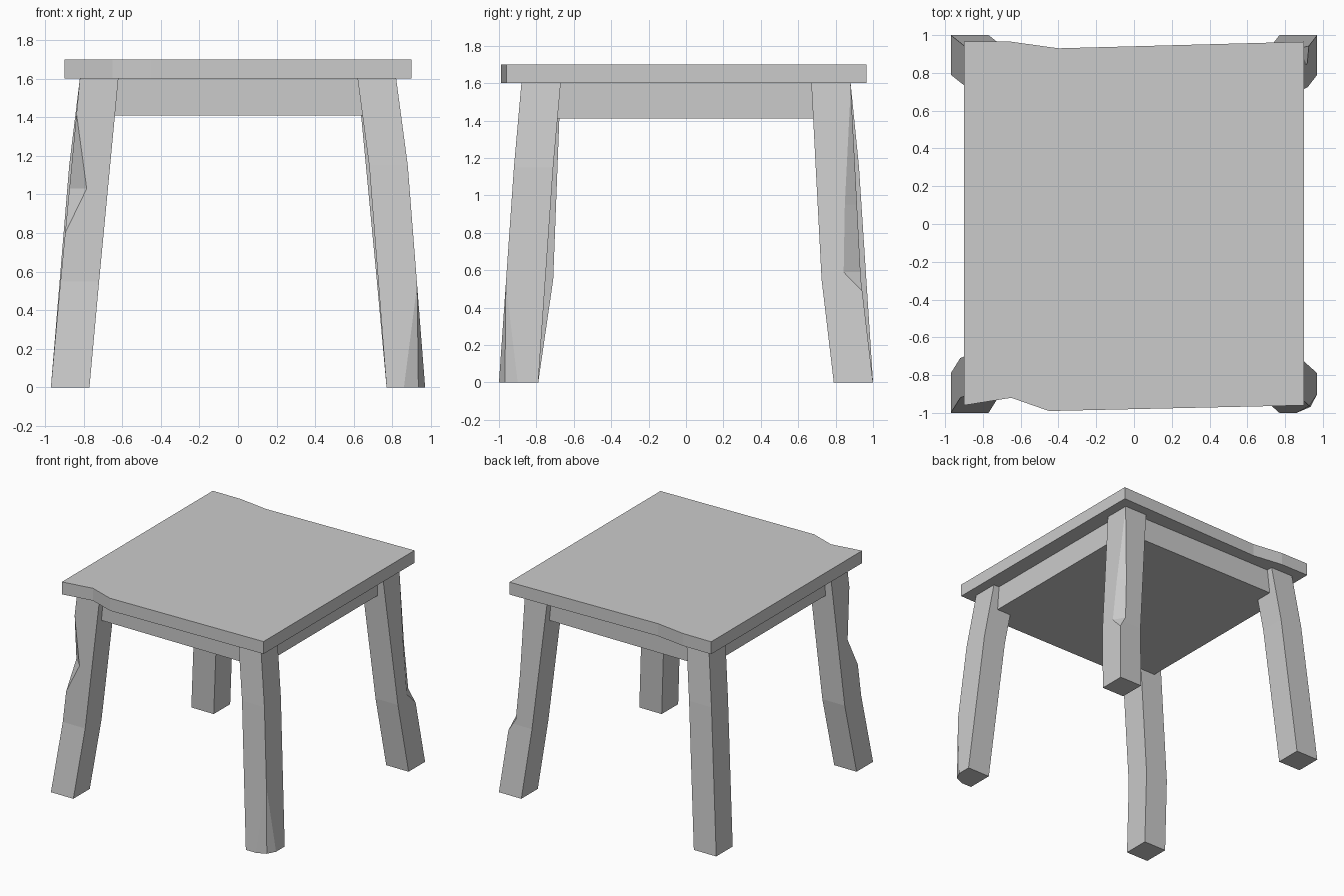
import bpy, bmesh

if "Cube" in bpy.data.objects:
    bpy.data.objects.remove(bpy.data.objects["Cube"])


def finish(name, bm):
    bmesh.ops.remove_doubles(bm, verts=bm.verts, dist=0.0005)
    bmesh.ops.recalc_face_normals(bm, faces=bm.faces)
    mesh = bpy.data.meshes.new(name)
    bm.to_mesh(mesh)
    bm.free()
    obj = bpy.data.objects.new(name, mesh)
    bpy.context.collection.objects.link(obj)
    return obj


def loft(name, rings):
    bm = bmesh.new()
    loops = [[bm.verts.new(p) for p in ring] for ring in rings]
    n = len(loops[0])
    for a, b in zip(loops, loops[1:]):
        for i in range(n):
            j = (i + 1) % n
            bm.faces.new((a[i], a[j], b[j], b[i]))
    bm.faces.new(loops[0][::-1])
    bm.faces.new(loops[-1])
    return finish(name, bm)


def sample(keys, z):
    """Linear interpolation of (z, a, b) keys."""
    if z <= keys[0][0]:
        return keys[0][1:]
    for k, m in zip(keys, keys[1:]):
        if z <= m[0]:
            t = (z - k[0]) / (m[0] - k[0])
            return [u + (v - u) * t for u, v in zip(k[1:], m[1:])]
    return keys[-1][1:]


def leg(name, sx, sy, bend, cuts, bulge=0.0):
    """Splayed square leg with one bend; cuts chip its outer corner."""
    path = [(0, 0.97, 1.0), bend, (1.6, 0.82, 0.88)]
    zs = sorted({k[0] for k in path + cuts})
    rings = []
    for z in zs:
        ox, oy = sample(path, z)
        cx, cy = sample(cuts, z) if cuts else (0, 0)
        ix, iy = ox - 0.2, oy - 0.21
        k = (1 - bulge) / 2
        pts = [(ix, iy), (ix, oy), (ox - cx, oy),
               (ox - cx * k, oy - cy * k), (ox, oy - cy), (ox, iy)]
        rings.append([(sx * x, sy * y, z) for x, y in pts])
    return loft(name, rings)


# Seat: board with slightly worn front and back edges
outline = [(-0.9, -0.96), (-0.65, -0.92), (-0.45, -0.99), (0.9, -0.96),
           (0.9, 0.965), (-0.4, 0.93), (-0.65, 0.965), (-0.9, 0.965)]
loft("seat", [[(x, y, z) for x, y in outline] for z in (1.6, 1.7)])

# Apron: solid block under the seat
block = [(-0.77, -0.83), (0.77, -0.83), (0.77, 0.83), (-0.77, 0.83)]
loft("apron", [[(x, y, z) for x, y in block] for z in (1.41, 1.6)])

# Legs: each with its own bend and chipped corner
leg("front_left_leg", -1, -1, (0.55, 0.92, 0.92),
    [(0.8, 0, 0), (1.03, 0.09, 0.09), (1.42, 0, 0)])
leg("front_right_leg", 1, -1, (1.15, 0.88, 0.92),
    [(0, 0.11, 0.1), (0.53, 0, 0)], bulge=0.36)
leg("back_right_leg", 1, 1, (0.55, 0.92, 0.935),
    [(0.49, 0, 0), (0.59, 0.05, 0.09), (0.95, 0.04, 0.065), (1.58, 0, 0)])
leg("back_left_leg", -1, 1, (1.15, 0.875, 0.925), [])
